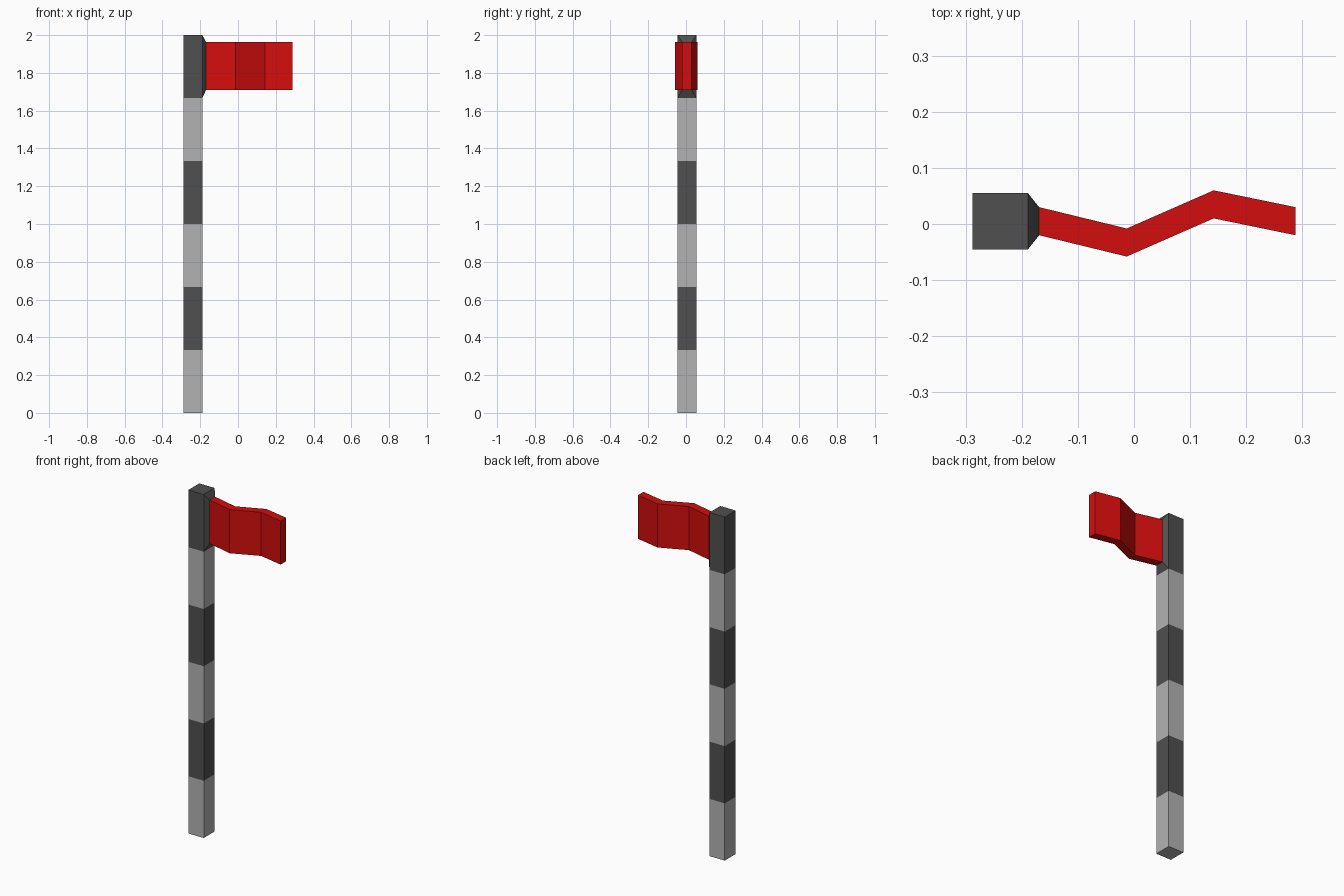
import bpy, bmesh
from mathutils import Vector

if "Cube" in bpy.data.objects:
    bpy.data.objects.remove(bpy.data.objects["Cube"])


def material(name, rgb):
    m = bpy.data.materials.new(name)
    m.diffuse_color = (*rgb, 1)
    m.use_nodes = True
    m.node_tree.nodes["Principled BSDF"].inputs["Base Color"].default_value = m.diffuse_color
    return m


def loft(bm, rings):
    """Skin closed rings of four points, with caps at both ends."""
    vs = [[bm.verts.new(p) for p in r] for r in rings]
    for a, b in zip(vs, vs[1:]):
        for i in range(4):
            j = (i + 1) % 4
            bm.faces.new((a[i], a[j], b[j], b[i]))
    bm.faces.new(vs[0][::-1])
    bm.faces.new(vs[-1])
    bmesh.ops.recalc_face_normals(bm, faces=bm.faces[:])


def finish(bm, name, mats):
    me = bpy.data.meshes.new(name)
    bm.to_mesh(me)
    bm.free()
    for m in mats:
        me.materials.append(m)
    ob = bpy.data.objects.new(name, me)
    bpy.context.collection.objects.link(ob)
    return ob


light = material("light_grey", (0.45, 0.45, 0.45))
dark = material("dark_grey", (0.08, 0.08, 0.08))
red = material("red", (0.65, 0.004, 0.004))

YC = 0.005              # centre line of pole and flag ends
X0, X1, XM = -0.288, -0.189, -0.169
BANDS = 6
H = 2 / BANDS
FZ0, FZ1 = 1.71, 1.964  # flag bottom and top
T = 0.025               # half flag thickness

# Square pole in six bands
bm = bmesh.new()
loft(bm, [[(X0, YC - .05, k * H), (X1, YC - .05, k * H),
           (X1, YC + .05, k * H), (X0, YC + .05, k * H)] for k in range(BANDS + 1)])

# Tapered flag mount grown from the side of the top band
side = max((f for f in bm.faces if f.normal.x > .9),
           key=lambda f: f.calc_center_median().z)
ext = bmesh.ops.extrude_face_region(bm, geom=[side])["geom"]
if side.is_valid:
    bm.faces.remove(side)
for v in (g for g in ext if isinstance(g, bmesh.types.BMVert)):
    v.co = Vector((XM, YC + (T if v.co.y > YC else -T),
                   FZ1 if v.co.z > 1.83 else FZ0))
bmesh.ops.recalc_face_normals(bm, faces=bm.faces[:])

# Alternate light and dark bands
for f in bm.faces:
    z = min(f.calc_center_median().z, 1.99)
    f.material_index = int(z / H) % 2
finish(bm, "pole", [light, dark])

# Flag folded in a zigzag
bm = bmesh.new()
path = [(XM, YC), (-0.013, -0.033), (0.142, 0.035), (0.288, YC)]
loft(bm, [[(x, y - T, FZ0), (x, y + T, FZ0), (x, y + T, FZ1), (x, y - T, FZ1)]
          for x, y in path])
finish(bm, "flag", [red])
